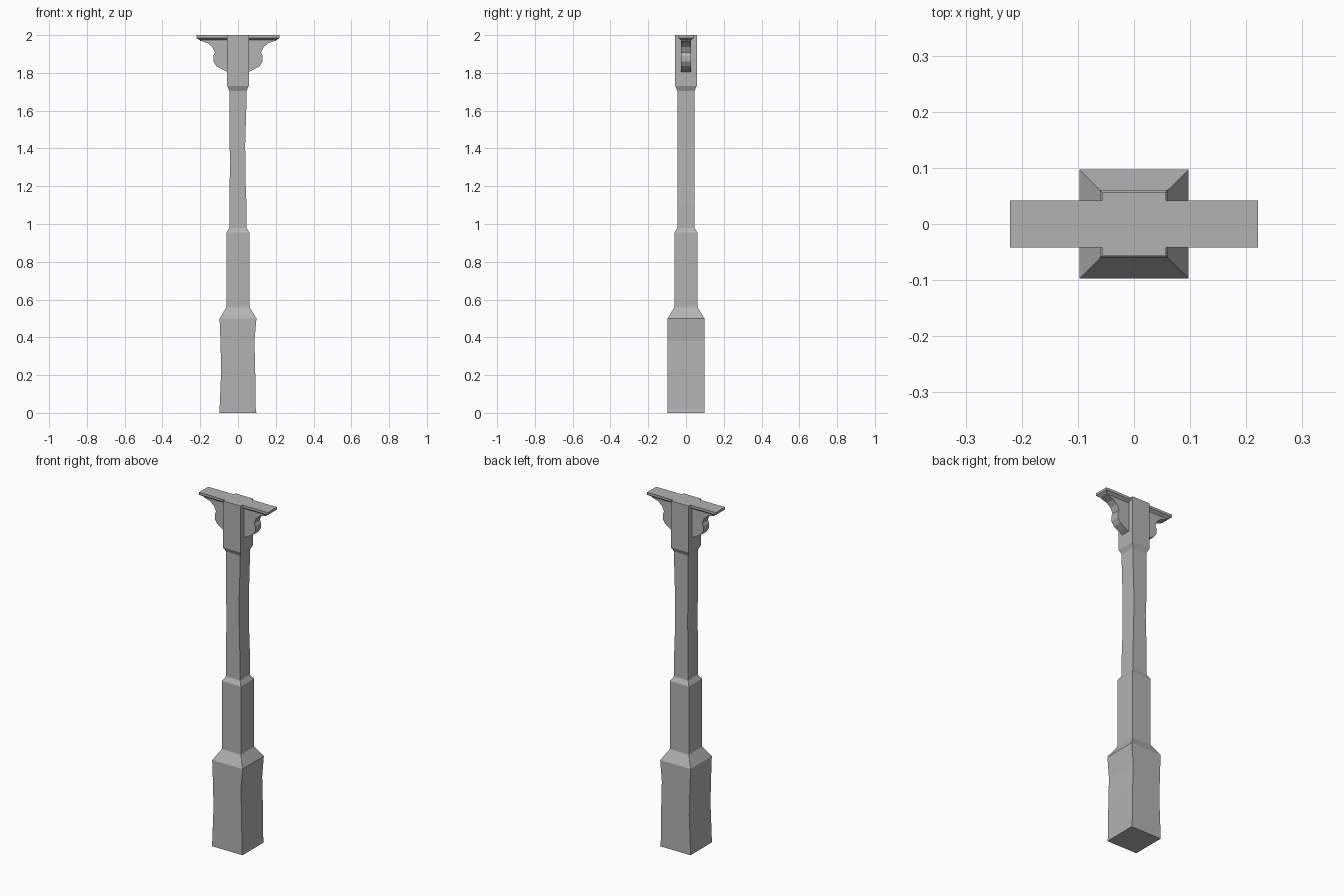
import bpy
import bmesh

cube = bpy.data.objects.get("Cube")
if cube:
    bpy.data.objects.remove(cube, do_unlink=True)

GREY = (0.45, 0.45, 0.45, 1)
grey = bpy.data.materials.new("weathered grey")
grey.use_nodes = True
grey.diffuse_color = GREY
grey.node_tree.nodes["Principled BSDF"].inputs["Base Color"].default_value = GREY


def add_object(name, bm):
    bmesh.ops.recalc_face_normals(bm, faces=bm.faces)
    mesh = bpy.data.meshes.new(name)
    bm.to_mesh(mesh)
    bm.free()
    mesh.materials.append(grey)
    obj = bpy.data.objects.new(name, mesh)
    bpy.context.collection.objects.link(obj)
    return obj


def loft(name, rows):
    """Stack rectangles given as (z, left x, right x, half depth)."""
    bm = bmesh.new()
    rings = [[bm.verts.new((x, y, z)) for x, y in
              ((x0, -d), (x1, -d), (x1, d), (x0, d))] for z, x0, x1, d in rows]
    for low, high in zip(rings, rings[1:]):
        for i in range(4):
            j = (i + 1) % 4
            bm.faces.new((low[i], low[j], high[j], high[i]))
    bm.faces.new(rings[0])
    bm.faces.new(rings[-1])
    return add_object(name, bm)


# Post: worn base, middle block, slim worn shaft and capital
B, M, S, C = 0.0975, 0.061, 0.045, 0.057
post = loft("post", [
    (0, -B, B, B), (0.02, -B, 0.094, B), (0.23, -0.089, 0.091, B),
    (0.38, -0.093, 0.087, B), (0.5, -B, B, B),
    (0.56, -M, M, M), (0.955, -M, M, M),
    (0.98, -S, S, S), (1.1, -S, S, S), (1.2, -S, 0.041, S),
    (1.33, -0.041, 0.039, S), (1.42, -S, 0.038, S), (1.65, -S, S, S),
    (1.705, -S, S, S), (1.73, -C, C, C), (2, -C, C, C)])

# Flat beam across the top with a bevelled underside
beam = loft("top_beam", [
    (1.974, -0.203, 0.203, 0.026), (1.986, -0.221, 0.221, 0.042),
    (2, -0.221, 0.221, 0.042)])

# Scrolled brackets under both beam ends
SCROLL = [(0.05, 1.98), (0.203, 1.98), (0.2, 1.97), (0.161, 1.958),
          (0.136, 1.937), (0.122, 1.908), (0.131, 1.888), (0.13, 1.86),
          (0.114, 1.836), (0.087, 1.82), (0.05, 1.802)]
for name, side in (("left_bracket", 1), ("right_bracket", -1)):
    bm = bmesh.new()
    face = bm.faces.new([bm.verts.new((side * x, -0.026, z)) for x, z in SCROLL])
    sweep = bmesh.ops.extrude_face_region(bm, geom=[face])["geom"]
    moved = [v for v in sweep if isinstance(v, bmesh.types.BMVert)]
    bmesh.ops.translate(bm, verts=moved, vec=(0, 0.052, 0))
    add_object(name, bm)
